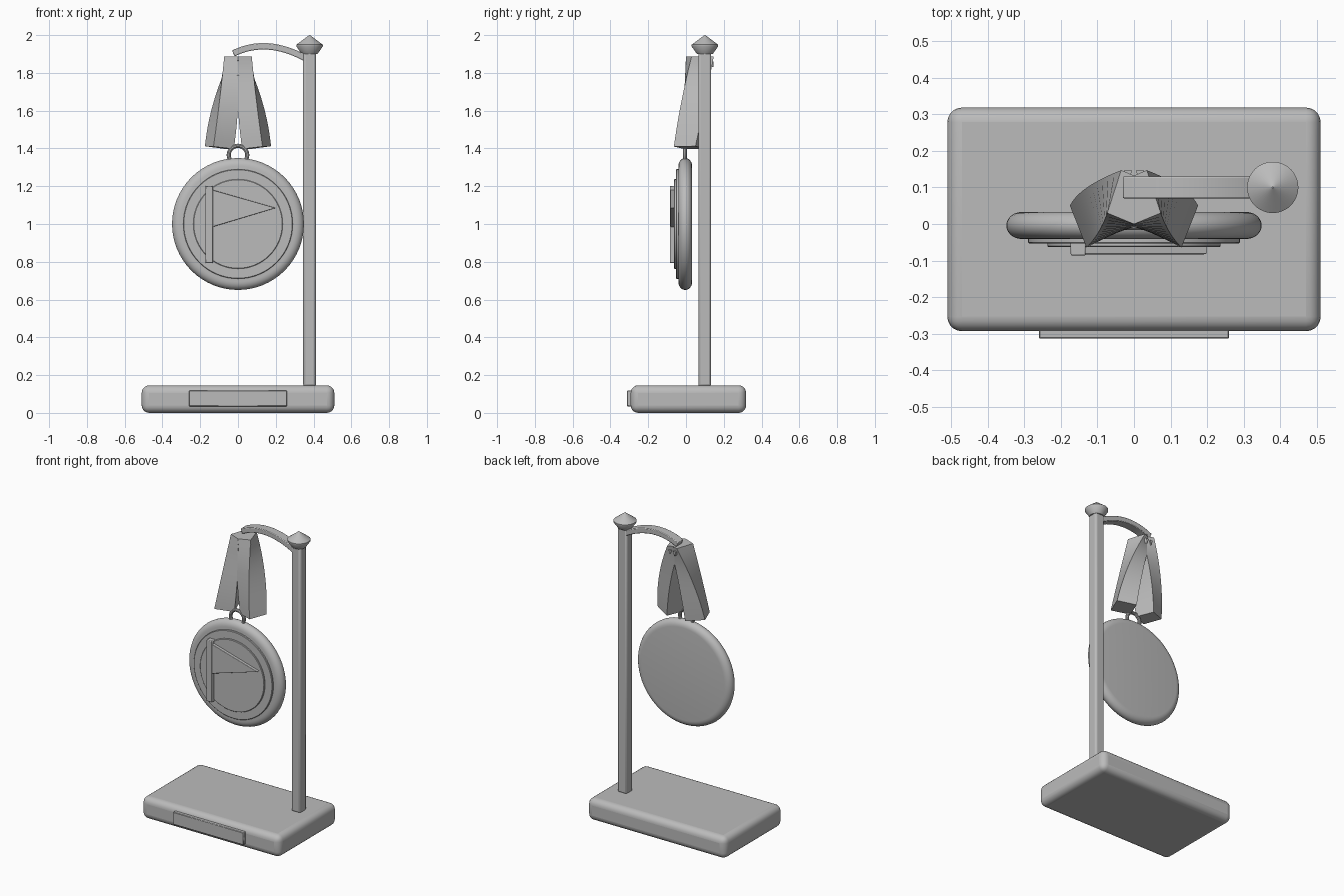
import bpy, bmesh, math
from mathutils import Vector

old = bpy.data.objects.get("Cube")
if old:
    bpy.data.objects.remove(old, do_unlink=True)

gray = bpy.data.materials.new("plain gray")
gray.use_nodes = True
GRAY = (0.5, 0.5, 0.5, 1)
gray.diffuse_color = GRAY
gray.node_tree.nodes["Principled BSDF"].inputs["Base Color"].default_value = GRAY


def finish(name, bm, bevel=0, segments=3):
    """Turn a bmesh into a smooth-shaded, optionally bevelled object."""
    bmesh.ops.recalc_face_normals(bm, faces=bm.faces)
    mesh = bpy.data.meshes.new(name)
    bm.to_mesh(mesh)
    bm.free()
    obj = bpy.data.objects.new(name, mesh)
    bpy.context.collection.objects.link(obj)
    mesh.materials.append(gray)
    if bevel:
        mod = obj.modifiers.new("Bevel", 'BEVEL')
        mod.width, mod.segments = bevel, segments
    bpy.ops.object.select_all(action='DESELECT')
    obj.select_set(True)
    bpy.context.view_layer.objects.active = obj
    bpy.ops.object.shade_smooth_by_angle(angle=math.radians(35))
    return obj


def box(name, lo, hi, bevel=0, segments=3):
    lo, hi = Vector(lo), Vector(hi)
    bm = bmesh.new()
    bmesh.ops.create_cube(bm, size=1)
    for v in bm.verts:
        v.co = (lo + hi) / 2 + v.co * (hi - lo)
    return finish(name, bm, bevel, segments)


def loft(name, sections, closed=False, bevel=0):
    """Skin a list of equal-length point loops, capping open ends."""
    bm = bmesh.new()
    loops = [[bm.verts.new(p) for p in s] for s in sections]
    n = len(loops[0])
    pairs = list(zip(loops, loops[1:]))
    if closed:
        pairs.append((loops[-1], loops[0]))
    else:
        bm.faces.new(loops[0])
        bm.faces.new(loops[-1])
    for a, b in pairs:
        for i in range(n):
            j = (i + 1) % n
            bm.faces.new((a[i], a[j], b[j], b[i]))
    return finish(name, bm, bevel, 2)


def lathe(name, profile, centre, facing_front=False, steps=48):
    """Revolve (radius, offset) pairs about the vertical or front axis."""
    sections = []
    for r, h in profile:
        ring = []
        for i in range(steps):
            a = math.tau * i / steps
            u, w = r * math.cos(a), r * math.sin(a)
            ring.append(Vector(centre) + Vector((u, h, w) if facing_front else (u, w, h)))
        sections.append(ring)
    return loft(name, sections)


def curve_point(a, b, c, t):
    """Quadratic through a, b (halfway) and c."""
    a, b, c = Vector(a), Vector(b), Vector(c)
    return a * (1 - t) * (1 - 2 * t) + b * 4 * t * (1 - t) + c * t * (2 * t - 1)


# Stand
box("base", (-0.51, -0.293, 0), (0.51, 0.318, 0.146), 0.04, 5)
box("front_plaque", (-0.26, -0.313, 0.035), (0.26, -0.27, 0.118), 0.003, 1)
box("post", (0.345, 0.065, 0.14), (0.413, 0.133, 1.92), 0.012, 2)
lathe("finial", [(0.042, 1.9), (0.07, 1.94), (0.07, 1.949), (0.002, 2.0)], (0.379, 0.1, 0))

# Curved arm reaching over from the post
arm = []
for i in range(17):
    t = i / 16
    p = curve_point((-0.025, 0.1, 1.903), (0.16, 0.1, 1.94), (0.36, 0.1, 1.876), t)
    tilt = 0.4 - 0.88 * t
    up = Vector((-math.sin(tilt), 0, math.cos(tilt))) * 0.017
    side = Vector((0, 0.03, 0))
    arm.append([p + up + side, p + up - side, p - up - side, p - up + side])
loft("arm", arm, bevel=0.004)

# Two twisted ribbon straps with their pins
corners = [
    ((0, 0, 1.887), (-0.002, -0.008, 1.65), (0.022, -0.008, 1.397)),
    ((0.073, 0.03, 1.887), (0.098, -0.024, 1.65), (0.13, -0.064, 1.41)),
    ((0.035, 0.147, 1.887), (0.128, 0.1, 1.65), (0.175, 0.05, 1.412)),
    ((-0.037, 0.117, 1.887), (0.028, 0.12, 1.65), (0.067, 0.105, 1.397)),
]
for side, label in ((1, "left"), (-1, "right")):
    mirror = Vector((side, 1, 1))
    strap = [[curve_point(*c, i / 12) * mirror for c in corners] for i in range(13)]
    loft(label + "_strap", strap)
    pin = []
    for x, y in ((0.066, 0.024), (0.016, 0.146)):
        pin.append([Vector((x + dx, y, z)) * mirror
                    for dx, z in ((-0.011, 1.861), (0.011, 1.861), (0, 1.832))])
    loft(label + "_strap_pin", pin)

# Hanging ring
ring = []
for i in range(32):
    a = math.tau * i / 32
    ring.append([])
    for j in range(10):
        b = math.tau * j / 10
        r = 0.049 + 0.011 * math.cos(b)
        ring[-1].append((r * math.cos(a), -0.006 + 0.011 * math.sin(b), 1.365 + r * math.sin(a)))
loft("hanging_ring", ring, closed=True)

# Medal: rounded disc with two raised steps
rim = [(0.306 + 0.043 * math.cos(math.radians(a)), -0.004 + 0.037 * math.sin(math.radians(a)))
       for a in range(-90, 91, 15)]
hub = (0, 0, 1)
lathe("medal_disc", rim, hub, True, 64)
for name, r, front in (("medal_outer_step", 0.29, -0.053), ("medal_inner_step", 0.237, -0.063)):
    lathe(name, [(r, -0.02), (r, front + 0.003), (r - 0.003, front)], hub, True, 64)

# Raised pennant on its pole
box("pennant_pole", (-0.173, -0.086, 0.793), (-0.132, -0.05, 1.202), 0.004, 2)
outline = ((-0.14, 1.182), (0.2, 1.085), (-0.14, 0.983))
loft("pennant", [[(x, y, z) for x, z in outline] for y in (-0.083, -0.055)], bevel=0.003)
